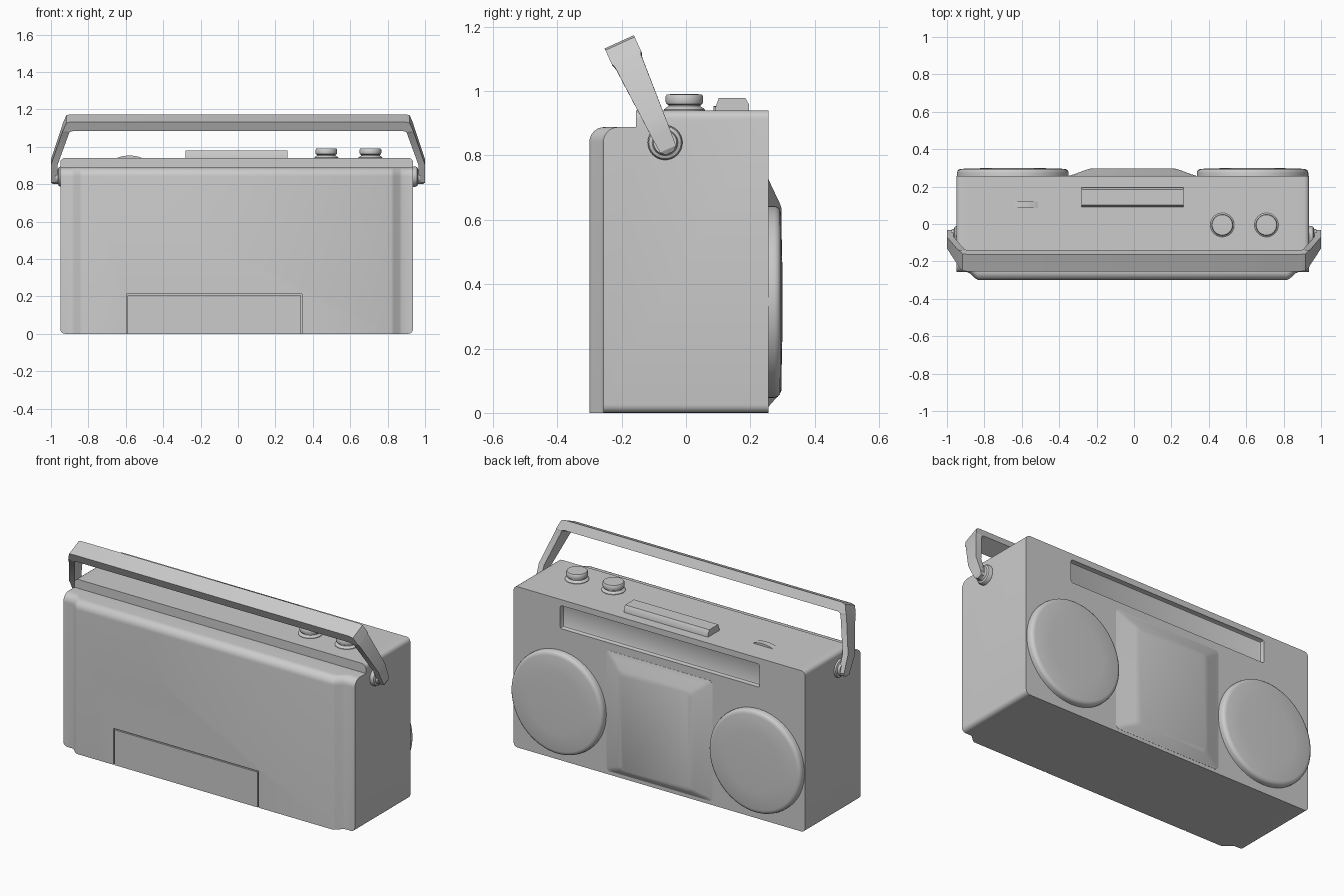
import bpy, bmesh, math
from mathutils import Vector, Matrix

if "Cube" in bpy.data.objects:
    bpy.data.objects.remove(bpy.data.objects["Cube"])

CX = -0.007  # body centre line


def finish(obj, angle=40):
    bpy.ops.object.select_all(action='DESELECT')
    obj.select_set(True)
    bpy.context.view_layer.objects.active = obj
    bpy.ops.object.shade_smooth_by_angle(angle=math.radians(angle))


def loft(name, rings, smooth=True, edit=None):
    """Skin a list of equal-length closed rings and cap both ends."""
    bm = bmesh.new()
    rows = [[bm.verts.new(p) for p in r] for r in rings]
    n = len(rows[0])
    for a, b in zip(rows, rows[1:]):
        for i in range(n):
            j = (i + 1) % n
            bm.faces.new((a[i], a[j], b[j], b[i]))
    bm.faces.new(rows[0])
    bm.faces.new(rows[-1])
    bmesh.ops.recalc_face_normals(bm, faces=bm.faces)
    if edit:
        edit(bm)
    me = bpy.data.meshes.new(name)
    bm.to_mesh(me)
    bm.free()
    obj = bpy.data.objects.new(name, me)
    bpy.context.collection.objects.link(obj)
    if smooth:
        finish(obj)
    return obj


def lathe(name, profile, origin, axis, n=48):
    """Turn (radius, height) points around an axis."""
    q = Vector((0, 0, 1)).rotation_difference(Vector(axis))
    o = Vector(origin)
    t = [2 * math.pi * i / n for i in range(n)]
    return loft(name, [[o + q @ Vector((r * math.cos(a), r * math.sin(a), h)) for a in t]
                       for r, h in profile])


def cut(obj, x0, x1, y0, y1, z0, z1, bevel=0):
    bpy.ops.mesh.primitive_cube_add(size=1)
    c = bpy.context.object
    c.name = "cutter"
    c.hide_render = True
    c.data.transform(Matrix.Translation(((x0 + x1) / 2, (y0 + y1) / 2, (z0 + z1) / 2))
                     @ Matrix.Diagonal((x1 - x0, y1 - y0, z1 - z0, 1)))
    if bevel:
        m = c.modifiers.new("round", 'BEVEL')
        m.width, m.segments = bevel, 2
    bpy.context.view_layer.update()
    m = obj.modifiers.new("cut", 'BOOLEAN')
    m.object, m.solver = c, 'EXACT'
    bpy.context.view_layer.objects.active = obj
    bpy.ops.object.modifier_apply(modifier=m.name)
    bpy.data.objects.remove(c)


# Body: stepped side profile lofted along x, bulging out in the middle of the -y side
def body_ring(x, y_out, r=0.046):
    arc = [(y_out + r - r * math.sin(a), 0.888 - r + r * math.cos(a))
           for a in [math.pi / 2 * i / 8 for i in range(9)]]
    pts = [(0.256, 0), (0.256, 0.94), (-0.155, 0.94), (-0.155, 0.888)] + arc + [(y_out, 0)]
    return [(x, y, z) for y, z in pts]


def round_ends(bm):
    edges = [e for e in bm.edges
             if all(abs(v.co.x - CX) > 0.93 for v in e.verts)
             and (all(v.co.z < 0.001 for v in e.verts) or all(v.co.z > 0.939 for v in e.verts))]
    bmesh.ops.bevel(bm, geom=edges, offset=0.025, segments=4, profile=0.5, affect='EDGES')


stations = [(-0.943, -0.257), (-0.885, -0.257), (-0.87, -0.264), (-0.84, -0.292), (-0.825, -0.3)]
stations += [(-x, y) for x, y in reversed(stations)]
body = loft("body", [body_ring(CX + x, y) for x, y in stations], smooth=False, edit=round_ends)

# Tuner window recess and battery door grooves
cut(body, -0.655, 0.635, 0.228, 0.35, 0.77, 0.905, 0.01)
for x in (-0.597, 0.336):
    cut(body, x, x + 0.007, -0.35, -0.29, -0.1, 0.21)
cut(body, -0.597, 0.343, -0.35, -0.29, 0.206, 0.213)
finish(body)

# Speakers
speaker = [(0.298, 0.245), (0.298, 0.275), (0.295, 0.285), (0.287, 0.292), (0.275, 0.295),
           (0.18, 0.298), (0.08, 0.3), (0.01, 0.3)]
for side in (-1, 1):
    lathe("speaker", speaker, (CX + side * 0.641, 0, 0.345), (0, 1, 0), 64)


# Cassette housing: raised frustum with clipped corners
def clipped(x0, x1, z0, z1, y, c):
    return [(x0 + c, y, z0), (x1 - c, y, z0), (x1, y, z0 + c), (x1, y, z1 - c),
            (x1 - c, y, z1), (x0 + c, y, z1), (x0, y, z1 - c), (x0, y, z0 + c)]


loft("cassette_housing", [clipped(-0.35, 0.336, 0.02, 0.725, 0.245, 0.015),
                          clipped(-0.35, 0.336, 0.02, 0.725, 0.257, 0.015),
                          clipped(-0.32, 0.306, 0.03, 0.705, 0.266, 0.02),
                          clipped(-0.25, 0.236, 0.06, 0.65, 0.292, 0.02),
                          clipped(-0.23, 0.216, 0.07, 0.635, 0.297, 0.02)])

# Long button bar on top
bar = [(0.09, 0.93), (0.09, 0.945), (0.102, 0.979), (0.184, 0.979), (0.196, 0.958), (0.196, 0.93)]
loft("top_button_bar", [[(x, y, z) for y, z in bar] for x in (-0.28, 0.265)])

# Knobs
knob = [(0.064, 0.93), (0.064, 0.943), (0.05, 0.953), (0.05, 0.957), (0.056, 0.96),
        (0.058, 0.966), (0.058, 0.984), (0.054, 0.99), (0.01, 0.991)]
for x in (0.472, 0.708):
    lathe("knob", knob, (x, -0.005, 0), (0, 0, 1))

# Thumbwheel poking through the top
lathe("thumbwheel", [(0.18, 0), (0.18, 0.035)], (-0.58, 0.085, 0.773), (0, 1, 0), 96)

# Handle: bent strap swept from one pivot over to the other, leaning towards -y
PIVOT = Vector((0, -0.065, 0.84))
ALONG = Vector((0, -0.414, 0.91))
ACROSS = Vector((0, 0.91, 0.414))
# outer x, outer height, inner x, inner height, half width
strap = [(0.992, -0.036, 0.972, -0.036, 0.014), (1.0, -0.022, 0.966, -0.022, 0.027),
         (1.0, 0.03, 0.966, 0.03, 0.031), (1.0, 0.085, 0.966, 0.08, 0.034),
         (0.94, 0.28, 0.905, 0.27, 0.045), (0.937, 0.29, 0.9, 0.285, 0.05),
         (0.918, 0.338, 0.885, 0.29, 0.05), (0.895, 0.344, 0.87, 0.29, 0.05)]
strap += [(-a, b, -c, d, w) for a, b, c, d, w in reversed(strap)]


def strap_ring(xo, vo, xi, vi, w):
    return [PIVOT + Vector((x, 0, 0)) + ALONG * v + ACROSS * s
            for x, v, s in ((xo, vo, -w), (xo, vo, w), (xi, vi, w), (xi, vi, -w))]


handle = loft("handle", [strap_ring(*s) for s in strap], smooth=False)
finish(handle, 20)

# Handle pivots
for side in (-1, 1):
    lathe("handle_pivot", [(0.054, 0.92), (0.054, 0.95), (0.05, 0.958), (0.04, 0.962), (0.036, 0.975)],
          PIVOT, (side, 0, 0), 32)
